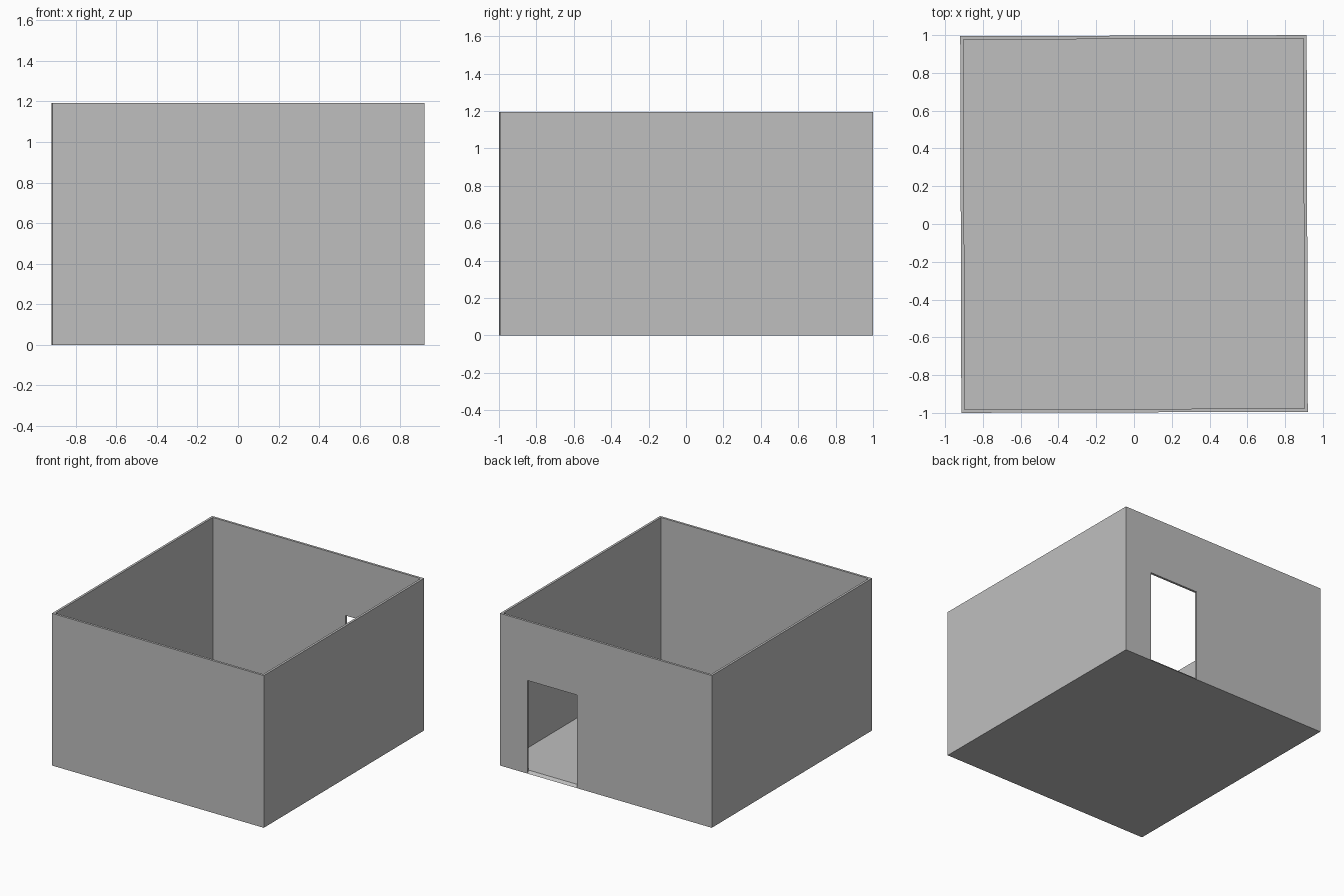
import bpy
import bmesh

default_cube = bpy.data.objects.get("Cube")
if default_cube:
    bpy.data.objects.remove(default_cube, do_unlink=True)

HALF_X, HALF_Y, HEIGHT = 0.917, 0.997, 1.193
WALL, FLOOR = 0.018, 0.02
DOOR_LEFT, DOOR_RIGHT, DOOR_TOP = 0.68, 0.25, 0.73
TWIST = 0.003  # the room stands very slightly turned

plaster = bpy.data.materials.new("plain_grey")
plaster.use_nodes = True
GREY = (0.52, 0.52, 0.52, 1)
plaster.diffuse_color = GREY
plaster.node_tree.nodes["Principled BSDF"].inputs["Base Color"].default_value = GREY


def extrude_profile(name, profile, x0, x1):
    """Solid made by sweeping a (y, z) outline along x."""
    bm = bmesh.new()
    face = bm.faces.new([bm.verts.new((x0, y, z)) for y, z in profile])
    swept = bmesh.ops.extrude_face_region(bm, geom=[face])["geom"]
    verts = [v for v in swept if isinstance(v, bmesh.types.BMVert)]
    bmesh.ops.translate(bm, verts=verts, vec=(x1 - x0, 0, 0))
    bmesh.ops.recalc_face_normals(bm, faces=bm.faces)
    mesh = bpy.data.meshes.new(name)
    bm.to_mesh(mesh)
    bm.free()
    mesh.materials.append(plaster)
    obj = bpy.data.objects.new(name, mesh)
    bpy.context.collection.objects.link(obj)
    return obj


def box_outline(half_y, z0, z1):
    return [(-half_y, z0), (half_y, z0), (half_y, z1), (-half_y, z1)]


def carve(obj, cutter):
    """Subtract the cutter, bake the result and drop the cutter."""
    cutter.hide_render = True
    mod = obj.modifiers.new("carve", "BOOLEAN")
    mod.operation = "DIFFERENCE"
    mod.solver = "EXACT"
    mod.object = cutter
    graph = bpy.context.evaluated_depsgraph_get()
    graph.update()
    mesh = bpy.data.meshes.new_from_object(obj.evaluated_get(graph))
    obj.modifiers.clear()
    obj.data = mesh
    bpy.data.objects.remove(cutter, do_unlink=True)


# Outer block of the room
room = extrude_profile("room_shell", box_outline(HALF_Y, 0, HEIGHT), -HALF_X, HALF_X)

# Open-topped interior, leaving thin walls and a floor slab
inner_x, inner_y = HALF_X - WALL, HALF_Y - WALL
carve(room, extrude_profile("interior_cutter",
                            box_outline(inner_y, FLOOR, HEIGHT + 0.1),
                            -inner_x, inner_x))

# Doorway in the back wall, with a sloped threshold down to the ground
slope = FLOOR / WALL
reach = 0.04
doorway = [(inner_y - reach, FLOOR + reach * slope),
           (HALF_Y + reach, -reach * slope),
           (HALF_Y + reach, DOOR_TOP),
           (inner_y - reach, DOOR_TOP)]
carve(room, extrude_profile("doorway_cutter", doorway, DOOR_RIGHT, DOOR_LEFT))

room.rotation_euler.z = TWIST
